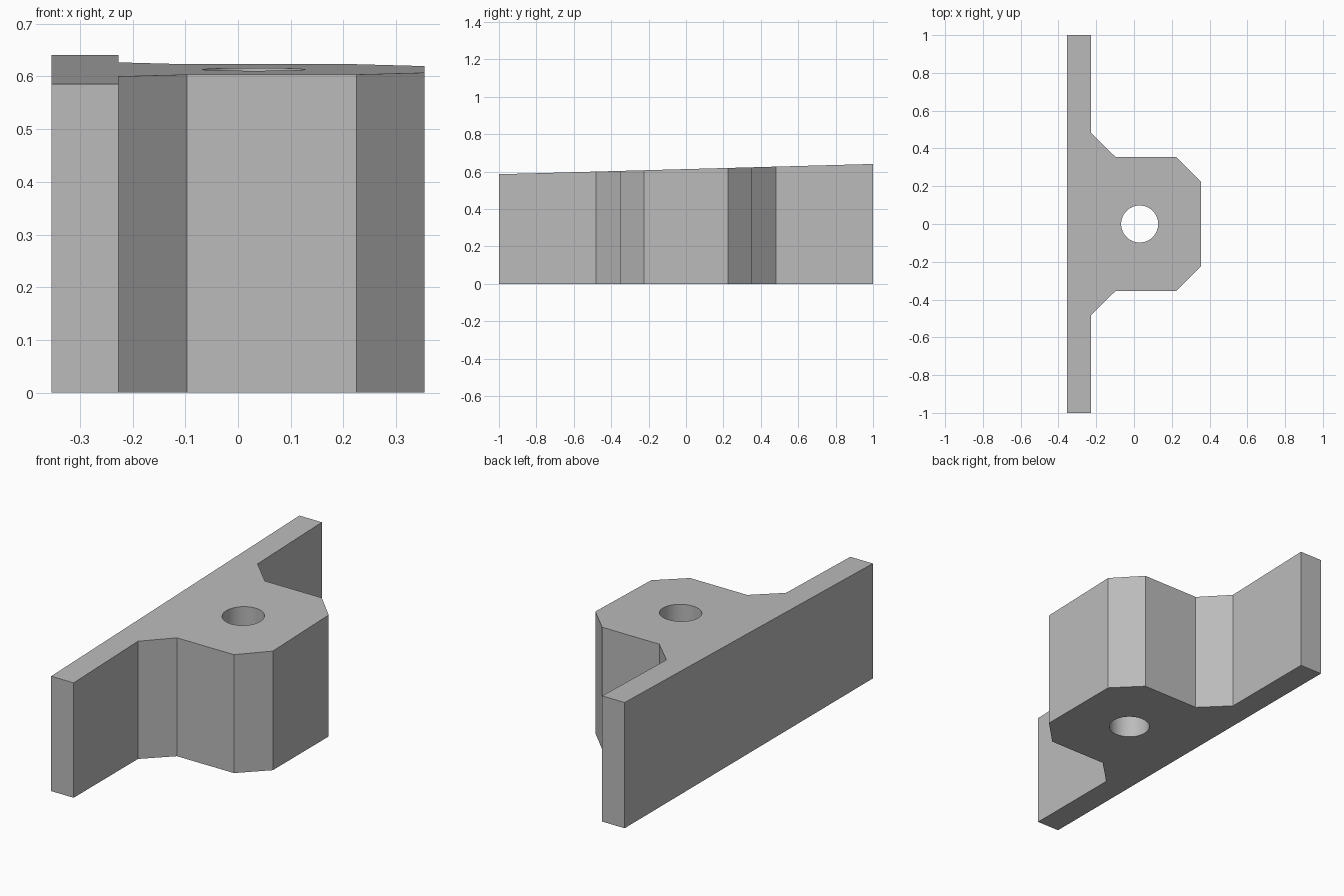
import bpy
import bmesh
import math

default = bpy.data.objects.get("Cube")
if default:
    bpy.data.objects.remove(default, do_unlink=True)

TOP_MID, TOP_SLOPE = 0.6135, 0.0275    # top plane rises towards the back
HOLE_X, HOLE_RADIUS = 0.03, 0.098

grey = bpy.data.materials.new("plain grey")
grey.use_nodes = True
colour = (0.5, 0.5, 0.5, 1)
grey.diffuse_color = colour
grey.node_tree.nodes["Principled BSDF"].inputs["Base Color"].default_value = colour

# Plan outline: back half, mirrored to the front half
half = [(0.354, 0.225), (0.225, 0.354), (-0.097, 0.354),
        (-0.227, 0.482), (-0.227, 1), (-0.354, 1)]
outline = half + [(x, -y) for x, y in reversed(half)]

# Bracket body: extruded plan with a sloping top
bm = bmesh.new()
base = bm.faces.new([bm.verts.new((x, y, 0)) for x, y in outline])
top = bmesh.ops.extrude_face_region(bm, geom=[base])
for v in top["geom"]:
    if isinstance(v, bmesh.types.BMVert):
        v.co.z = TOP_MID + TOP_SLOPE * v.co.y
bmesh.ops.recalc_face_normals(bm, faces=bm.faces)
mesh = bpy.data.meshes.new("bracket_body")
bm.to_mesh(mesh)
bm.free()
mesh.materials.append(grey)
body = bpy.data.objects.new("bracket_body", mesh)
bpy.context.collection.objects.link(body)

# Round through hole
bpy.ops.mesh.primitive_cylinder_add(vertices=64, radius=HOLE_RADIUS, depth=2,
                                    location=(HOLE_X, 0, 0.3))
cutter = bpy.context.object
cutter.name = "hole_cutter"
cutter.hide_render = True
cutter.data.materials.append(grey)

bpy.ops.object.select_all(action="DESELECT")
body.select_set(True)
bpy.context.view_layer.objects.active = body
cut = body.modifiers.new("hole", "BOOLEAN")
cut.operation = "DIFFERENCE"
cut.solver = "EXACT"
cut.object = cutter
bpy.ops.object.modifier_apply(modifier=cut.name)
bpy.data.objects.remove(cutter, do_unlink=True)

# Smooth hole wall, crisp corners elsewhere
bpy.ops.object.shade_smooth_by_angle(angle=math.radians(30))
